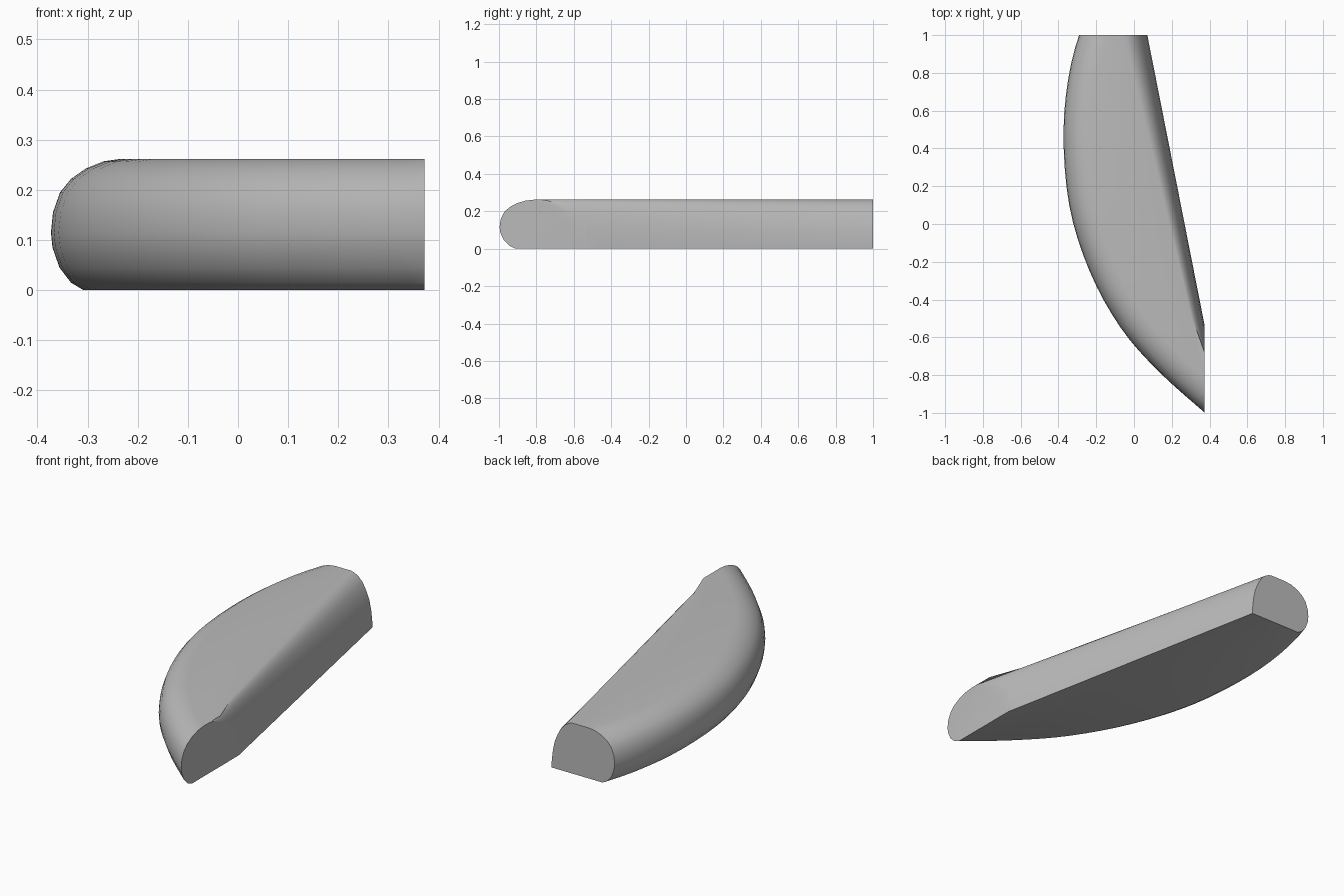
import bpy, bmesh, math
from mathutils import Vector

cube = bpy.data.objects.get("Cube")
if cube:
    bpy.data.objects.remove(cube, do_unlink=True)

grey = bpy.data.materials.new("plain grey")
grey.use_nodes = True
colour = (0.5, 0.5, 0.5, 1)
grey.diffuse_color = colour
grey.node_tree.nodes["Principled BSDF"].inputs["Base Color"].default_value = colour

# Plan outline: bowed side and straight side, both overshooting the end cuts
bow_points = [Vector(p) for p in (
    (-0.24, 1.15), (-0.333, 0.85), (-0.373, 0.5), (-0.343, 0.1), (-0.235, -0.25),
    (-0.07, -0.55), (0.13, -0.78), (0.37, -0.995), (0.46, -1.07))]
straight_start, straight_end = Vector((0.041, 1.15)), Vector((0.42, -0.77))

# Edge profiles as (inset, height)
bow_profile = [(0.065, 0), (0.04, 0.015), (0.017, 0.045), (0.003, 0.085), (0, 0.115),
               (0.004, 0.155), (0.018, 0.195), (0.04, 0.222), (0.07, 0.243),
               (0.105, 0.257), (0.14, 0.262)]
straight_profile = [(0.125, 0.262), (0.105, 0.257), (0.08, 0.243), (0.055, 0.217),
                    (0.035, 0.18), (0.018, 0.14), (0.007, 0.09), (0, 0.03), (0, 0)]


def smooth_path(points, steps):
    """Catmull-Rom path through the points."""
    ends = [2 * points[0] - points[1]] + points + [2 * points[-1] - points[-2]]
    path = []
    for a, b, c, d in zip(ends, ends[1:], ends[2:], ends[3:]):
        for k in range(steps):
            t = k / steps
            path.append(0.5 * (2 * b + (c - a) * t + (2 * a - 5 * b + 4 * c - d) * t ** 2
                               + (3 * b - a - 3 * c + d) * t ** 3))
    return path + [points[-1]]


def inward(direction, side):
    d = direction.normalized()
    return Vector((-d.y, d.x)) * side


# Loft cross-sections between the two sides
bow = smooth_path(bow_points, 4)
last = len(bow) - 1
straight_normal = inward(straight_end - straight_start, -1)
bm = bmesh.new()
rings = []
for i, p in enumerate(bow):
    t = i / last
    q = straight_start.lerp(straight_end, t)
    normal = inward(bow[min(i + 1, last)] - bow[max(i - 1, 0)], 1)
    narrowing = 1 - 0.62 * t
    ring = [(*(p + normal * inset), z) for inset, z in bow_profile]
    ring += [(*(q + straight_normal * inset * narrowing), z) for inset, z in straight_profile]
    rings.append([bm.verts.new(co) for co in ring])
for a, b in zip(rings, rings[1:]):
    for j in range(len(a)):
        k = (j + 1) % len(a)
        bm.faces.new((a[j], a[k], b[k], b[j]))
bm.faces.new(rings[0])
bm.faces.new(rings[-1])

# Flat end cuts
for point, normal in (((0, 1, 0), (0, 1, 0)), ((0.372, 0, 0), (1, 0, 0))):
    cut = bmesh.ops.bisect_plane(bm, geom=bm.verts[:] + bm.edges[:] + bm.faces[:],
                                 plane_co=point, plane_no=normal, clear_outer=True)
    edges = [e for e in cut["geom_cut"] if isinstance(e, bmesh.types.BMEdge)]
    bmesh.ops.edgeloop_fill(bm, edges=edges)
bmesh.ops.recalc_face_normals(bm, faces=bm.faces[:])

mesh = bpy.data.meshes.new("curved_slab")
bm.to_mesh(mesh)
bm.free()
mesh.materials.append(grey)
slab = bpy.data.objects.new("curved_slab", mesh)
bpy.context.collection.objects.link(slab)
bpy.context.view_layer.objects.active = slab
slab.select_set(True)
bpy.ops.object.shade_smooth_by_angle(angle=math.radians(35))
